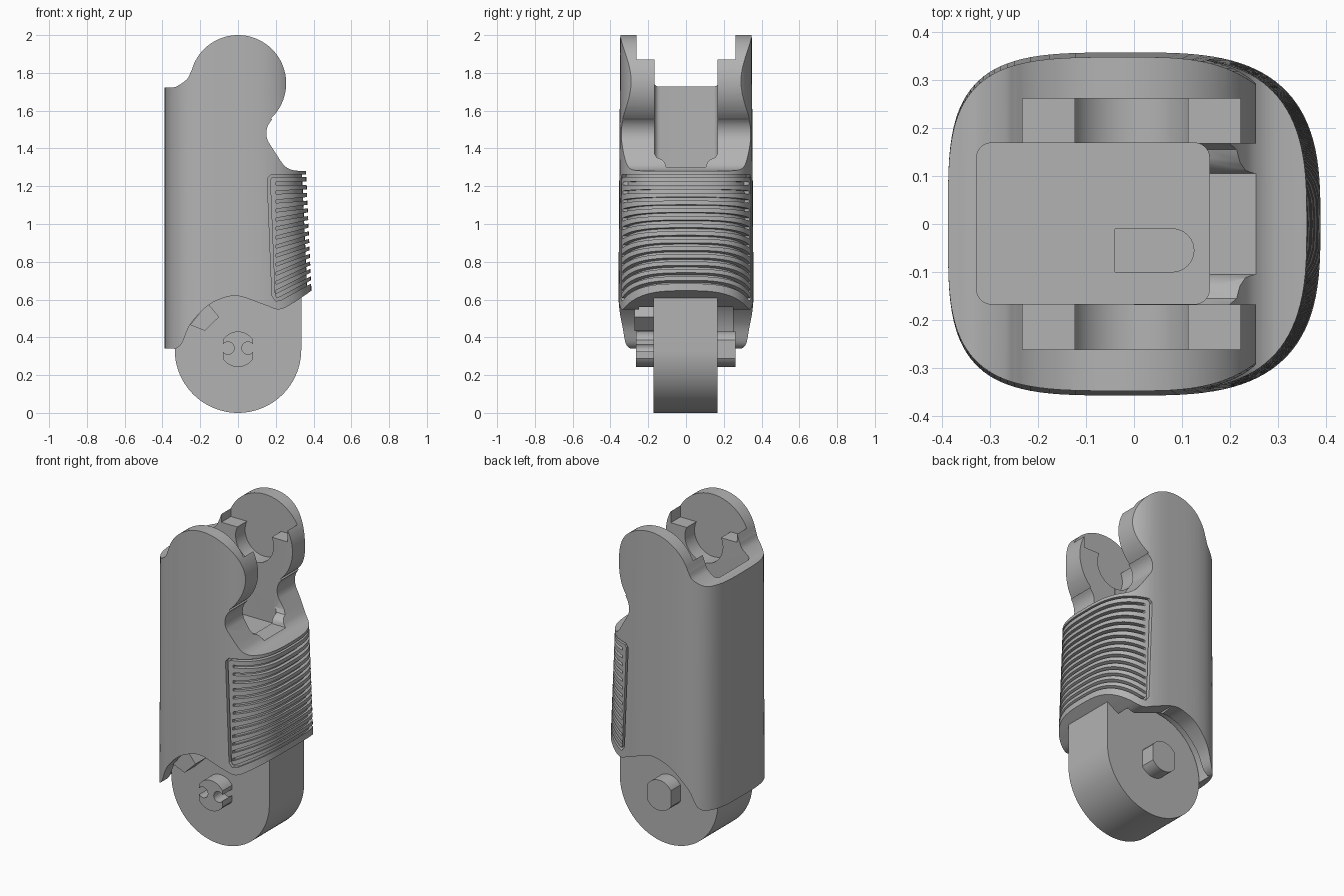
import bpy, bmesh, math
from mathutils import Vector

if "Cube" in bpy.data.objects:
    bpy.data.objects.remove(bpy.data.objects["Cube"])

grey = bpy.data.materials.new("plain grey")
grey.use_nodes = True
grey.diffuse_color = (0.45, 0.45, 0.45, 1)
grey.node_tree.nodes["Principled BSDF"].inputs["Base Color"].default_value = (0.45, 0.45, 0.45, 1)


def finish(name, bm):
    bmesh.ops.recalc_face_normals(bm, faces=bm.faces)
    mesh = bpy.data.meshes.new(name)
    bm.to_mesh(mesh)
    bm.free()
    mesh.materials.append(grey)
    obj = bpy.data.objects.new(name, mesh)
    bpy.context.collection.objects.link(obj)
    return obj


def prism(name, outlines, axis, lo, hi):
    """Extrude closed outlines along an axis from lo to hi."""
    place = {"X": lambda p, d: (d, p[0], p[1]),
             "Y": lambda p, d: (p[0], d, p[1]),
             "Z": lambda p, d: (p[0], p[1], d)}[axis]
    bm = bmesh.new()
    for pts in outlines:
        a = [bm.verts.new(place(p, lo)) for p in pts]
        b = [bm.verts.new(place(p, hi)) for p in pts]
        bm.faces.new(a)
        bm.faces.new(b[::-1])
        for i in range(len(a)):
            j = (i + 1) % len(a)
            bm.faces.new((a[i], b[i], b[j], a[j]))
    return finish(name, bm)


def loft(name, inset, z0, z1):
    """Tapered rounded-square column, blunter at the back (-x)."""
    bm = bmesh.new()
    rings = []
    for z in (z0, z1):
        ring = []
        for i in range(112):
            t = 2 * math.pi * i / 112
            c, s = math.cos(t), math.sin(t)
            e = 2 / 3.0 if c > 0 else 2 / 3.8
            rx = 0.418 - 0.045 * z if c > 0 else 0.388
            ry = 0.362 - 0.007 * z
            ring.append(bm.verts.new((math.copysign(abs(c) ** e, c) * (rx - inset),
                                      math.copysign(abs(s) ** e, s) * (ry - inset), z)))
        rings.append(ring)
    a, b = rings
    bm.faces.new(a)
    bm.faces.new(b[::-1])
    for i in range(len(a)):
        j = (i + 1) % len(a)
        bm.faces.new((a[i], b[i], b[j], a[j]))
    return finish(name, bm)


def boolean(obj, tool, op="DIFFERENCE"):
    mod = obj.modifiers.new("cut", "BOOLEAN")
    mod.object, mod.operation, mod.solver = tool, op, "EXACT"
    bpy.context.view_layer.objects.active = obj
    bpy.ops.object.modifier_apply(modifier=mod.name)
    bpy.data.objects.remove(tool)


def arc(cx, cy, r, a0, a1, n=24):
    return [(cx + r * math.cos(math.radians(a0 + (a1 - a0) * i / n)),
             cy + r * math.sin(math.radians(a0 + (a1 - a0) * i / n))) for i in range(n + 1)]


def curve(pts, n=6):
    """Smooth line through the points."""
    p = [Vector(q) for q in [pts[0]] + pts + [pts[-1]]]
    out = []
    for a, b, c, d in zip(p, p[1:], p[2:], p[3:]):
        for i in range(n):
            t = i / n
            out.append(tuple(0.5 * (2 * b + (c - a) * t + (2 * a - 5 * b + 4 * c - d) * t * t
                                    + (3 * b - a - 3 * c + d) * t ** 3)))
    return out + [pts[-1]]


def box(x0, x1, y0, y1):
    return [(x0, y0), (x1, y0), (x1, y1), (x0, y1)]


def rounded(x0, x1, y0, y1, r):
    return (arc(x1 - r, y1 - r, r, 0, 90, 6) + arc(x0 + r, y1 - r, r, 90, 180, 6)
            + arc(x0 + r, y0 + r, r, 180, 270, 6) + arc(x1 - r, y0 + r, r, 270, 360, 6))


# Finger body: column trimmed by its side outline
outline = [(-0.5, 0.34), (-0.5, 1.723)]
outline += curve([(-0.37, 1.723), (-0.328, 1.727), (-0.27, 1.767), (-0.25, 1.806)])
outline += arc(0, 1.745, 0.255, 164, -46.7, 48)
outline += arc(0.25, 1.48, 0.1, 133, 207, 16)
outline += curve([(0.225, 1.335), (0.25, 1.305), (0.29, 1.285), (0.36, 1.28)])
outline += [(0.5, 1.28), (0.5, 0.73)]
outline += curve([(0.386, 0.645), (0.30, 0.587), (0.22, 0.548), (0.143, 0.571), (0, 0.619),
                  (-0.10, 0.6), (-0.175, 0.555), (-0.254, 0.466), (-0.296, 0.37), (-0.33, 0.34)])
body = loft("finger_body", 0, 0.2, 2.1)
boolean(body, prism("trim", [outline], "Y", -0.6, 0.6), "INTERSECT")

# Knuckle slot between the prongs, its pocket and the cable hole
half = [(0.168, 2.1), (0.168, 1.375), (0.155, 1.352), (0.13, 1.342), (0.112, 1.325), (0.105, 1.302)]
slot = half + [(-y, z) for y, z in reversed(half)]
boolean(body, prism("slot", [slot], "X", 0, 0.6))
boolean(body, prism("pocket", [rounded(-0.328, 0.157, -0.167, 0.169, 0.03)], "Z", 1.27, 2.2))
hole = [(-0.04, -0.1), *arc(0.08, -0.055, 0.045, -90, 90, 12), (-0.04, -0.01)]
boolean(body, prism("cable_hole", [hole], "Z", 1.18, 1.4))

# Pin sockets inside both prongs
socket = [(0.222, 2.2), (0.222, 1.8), *arc(-0.005, 1.745, 0.13, 25, -205, 36),
          (-0.232, 1.8), (-0.232, 2.2)]
for side in (-1, 1):
    lo, hi = sorted((side * 0.1, side * 0.262))
    boolean(body, prism("socket", [socket], "Y", lo, hi))

# Cavity around the lower knuckle
boolean(body, prism("cavity", [arc(0, 0.335, 0.342, 0, 355, 71)], "Y", -0.25, 0.25))

# Grip: frame groove and fanned ribs cut to a shallow depth
grooves = [[(0.5, 1.262), (0.175, 1.262), (0.155, 1.24), (0.18, 0.62), (0.2, 0.592), (0.23, 0.598),
            (0.5, 0.747), (0.5, 0.763), (0.225, 0.615), (0.205, 0.608), (0.195, 0.625),
            (0.17, 1.235), (0.182, 1.25), (0.5, 1.25)]]
ribs = 13
for i in range(ribs):
    t = i / (ribs - 1)
    z = 0.64 + 0.575 * t
    rise = 0.3 * 0.5 * (1 - t)
    grooves.append([(0.2, z - 0.008), (0.5, z + rise - 0.011),
                    (0.5, z + rise + 0.011), (0.2, z + 0.008)])
grip = prism("grip", grooves, "Y", -0.6, 0.6)
boolean(grip, loft("core", 0.022, 0.2, 2.1))
boolean(body, grip)

# Lower knuckle block
block = prism("knuckle_block", [arc(0, 0.335, 0.335, 90, 360, 64) + [(0.335, 0.62), (0.2, 0.66)]],
              "Y", -0.172, 0.168)
stop = prism("stop_stub", [[(-0.254, 0.466), (-0.175, 0.434), (-0.1, 0.508), (-0.16, 0.58)]],
             "Y", -0.272, -0.16)

# Hinge pins with flat sides; the front one is notched
pin_shape = arc(0, 0.337, 0.094, 32, 148, 16) + arc(0, 0.337, 0.094, 212, 328, 16)
front_pin = prism("front_pin", [pin_shape], "Y", -0.266, -0.16)
for side in (-1, 1):
    notch = prism("notch", [arc(side * 0.053, 0.343, 0.033, 0, 345, 23)], "Y", -0.3, -0.172)
    boolean(front_pin, notch)
    mouth = prism("mouth", [box(*sorted((side * 0.06, side * 0.12)), 0.325, 0.361)], "Y", -0.3, -0.172)
    boolean(front_pin, mouth)
back_pin = prism("back_pin", [pin_shape], "Y", 0.16, 0.262)

# Smooth shading with sharp creases
for obj in (body, block, stop, front_pin, back_pin):
    bpy.ops.object.select_all(action="DESELECT")
    obj.select_set(True)
    bpy.context.view_layer.objects.active = obj
    bpy.ops.object.shade_smooth_by_angle(angle=math.radians(30))
